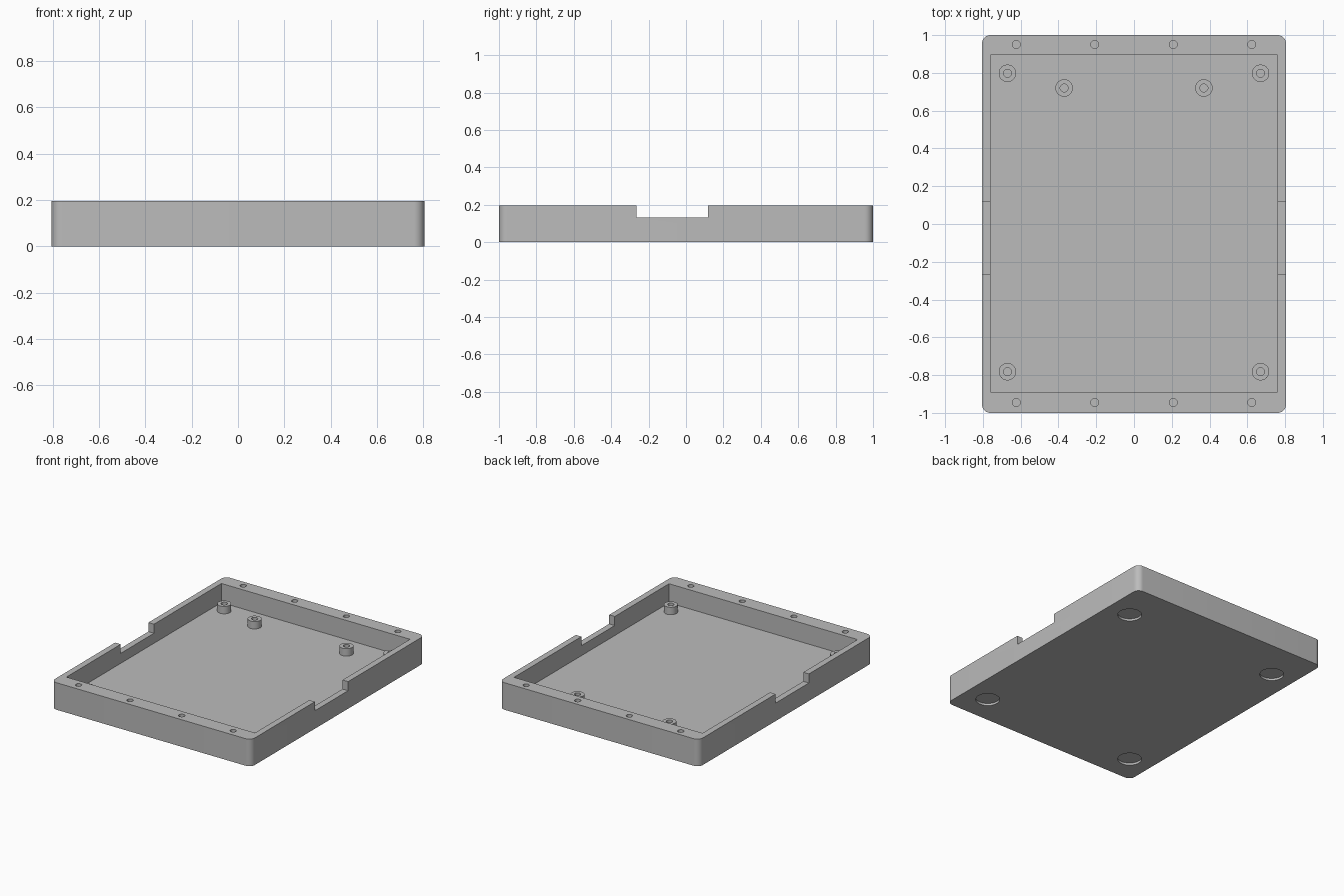
import bpy, bmesh
from math import pi
from mathutils import Matrix, Vector

cube = bpy.data.objects.get("Cube")
if cube:
    bpy.data.objects.remove(cube, do_unlink=True)

HEIGHT, FLOOR, POST_TOP = 0.197, 0.058, 0.112

grey = bpy.data.materials.new("plain grey")
grey.use_nodes = True
grey.diffuse_color = (0.5, 0.5, 0.5, 1)
grey.node_tree.nodes["Principled BSDF"].inputs["Base Color"].default_value = (0.5, 0.5, 0.5, 1)


def make_object(name, bm):
    bmesh.ops.recalc_face_normals(bm, faces=bm.faces)
    mesh = bpy.data.meshes.new(name)
    bm.to_mesh(mesh)
    bm.free()
    mesh.materials.append(grey)
    obj = bpy.data.objects.new(name, mesh)
    bpy.context.collection.objects.link(obj)
    return obj


def activate(obj):
    bpy.ops.object.select_all(action='DESELECT')
    obj.select_set(True)
    bpy.context.view_layer.objects.active = obj


def box(name, low, high, corner=0):
    """Box between two points, with optional rounded upright edges."""
    low, high = Vector(low), Vector(high)
    bm = bmesh.new()
    bmesh.ops.create_cube(bm, size=1, matrix=Matrix.Translation((low + high) / 2)
                          @ Matrix.Diagonal((*(high - low), 1)))
    if corner:
        upright = [e for e in bm.edges if abs(e.verts[0].co.z - e.verts[1].co.z) > 0.01]
        bmesh.ops.bevel(bm, geom=upright, offset=corner, segments=10,
                        profile=0.5, affect='EDGES')
    return make_object(name, bm)


def cylinders(name, centres, radius, bottom, top):
    """Upright cylinders sharing one mesh."""
    bm = bmesh.new()
    for x, y in centres:
        bmesh.ops.create_cone(bm, cap_ends=True, segments=40, radius1=radius, radius2=radius,
                              depth=top - bottom,
                              matrix=Matrix.Translation((x, y, (bottom + top) / 2)))
    return make_object(name, bm)


def cut(target, cutter):
    cutter.hide_render = True
    mod = target.modifiers.new("cut", 'BOOLEAN')
    mod.operation = 'DIFFERENCE'
    mod.solver = 'EXACT'
    mod.object = cutter
    activate(target)
    bpy.ops.object.modifier_apply(modifier=mod.name)
    bpy.data.objects.remove(cutter, do_unlink=True)


def smooth(obj):
    activate(obj)
    bpy.ops.object.shade_smooth_by_angle(angle=pi / 6)


# Tray with rounded upright corners, hollowed from above
tray = box("tray", (-0.805, -1, 0), (0.805, 1, HEIGHT), corner=0.045)
cut(tray, box("cavity_cutter", (-0.76, -0.89, FLOOR), (0.76, 0.895, 0.4)))

# Matching notches in both side walls
cut(tray, box("notch_cutter", (-1, -0.265, 0.131), (1, 0.118, 0.5)))

# Screw holes along the front and back rims
rim = [(x, y) for x in (-0.623, -0.208, 0.208, 0.623) for y in (-0.945, 0.95)]
cut(tray, cylinders("screw_hole_cutter", rim, 0.021, 0.08, 0.3))

# Shallow round foot recesses underneath
feet = [(x, y) for x in (-0.625, 0.625) for y in (-0.79, 0.70)]
cut(tray, cylinders("foot_recess_cutter", feet, 0.081, -0.1, 0.016))
smooth(tray)


def standoff(name, x, y, outer=0.046, inner=0.021):
    """Hollow mounting post turned from a simple profile."""
    bm = bmesh.new()
    profile = [(outer, FLOOR), (outer, POST_TOP), (inner, POST_TOP), (inner, FLOOR)]
    verts = [bm.verts.new((r, 0, z)) for r, z in profile]
    edges = [bm.edges.new(pair) for pair in zip(verts, verts[1:])]
    bmesh.ops.spin(bm, geom=verts + edges, cent=(0, 0, 0), axis=(0, 0, 1),
                   angle=2 * pi, steps=40, use_merge=True)
    bmesh.ops.remove_doubles(bm, verts=bm.verts, dist=0.0001)
    post = make_object(name, bm)
    post.location = (x, y, 0)
    # The open-ended post must face outwards
    if post.data.polygons[0].normal.dot(post.data.polygons[0].center) < 0 \
            and post.data.polygons[0].center.xy.length > 0.04:
        post.data.flip_normals()
    smooth(post)


# Four corner posts and two inner posts near the back
for side, sign in (("left", 1), ("right", -1)):
    standoff("front_" + side + "_standoff", sign * 0.67, -0.782)
    standoff("back_" + side + "_standoff", sign * 0.67, 0.798)
    standoff("inner_" + side + "_standoff", sign * 0.37, 0.72)
